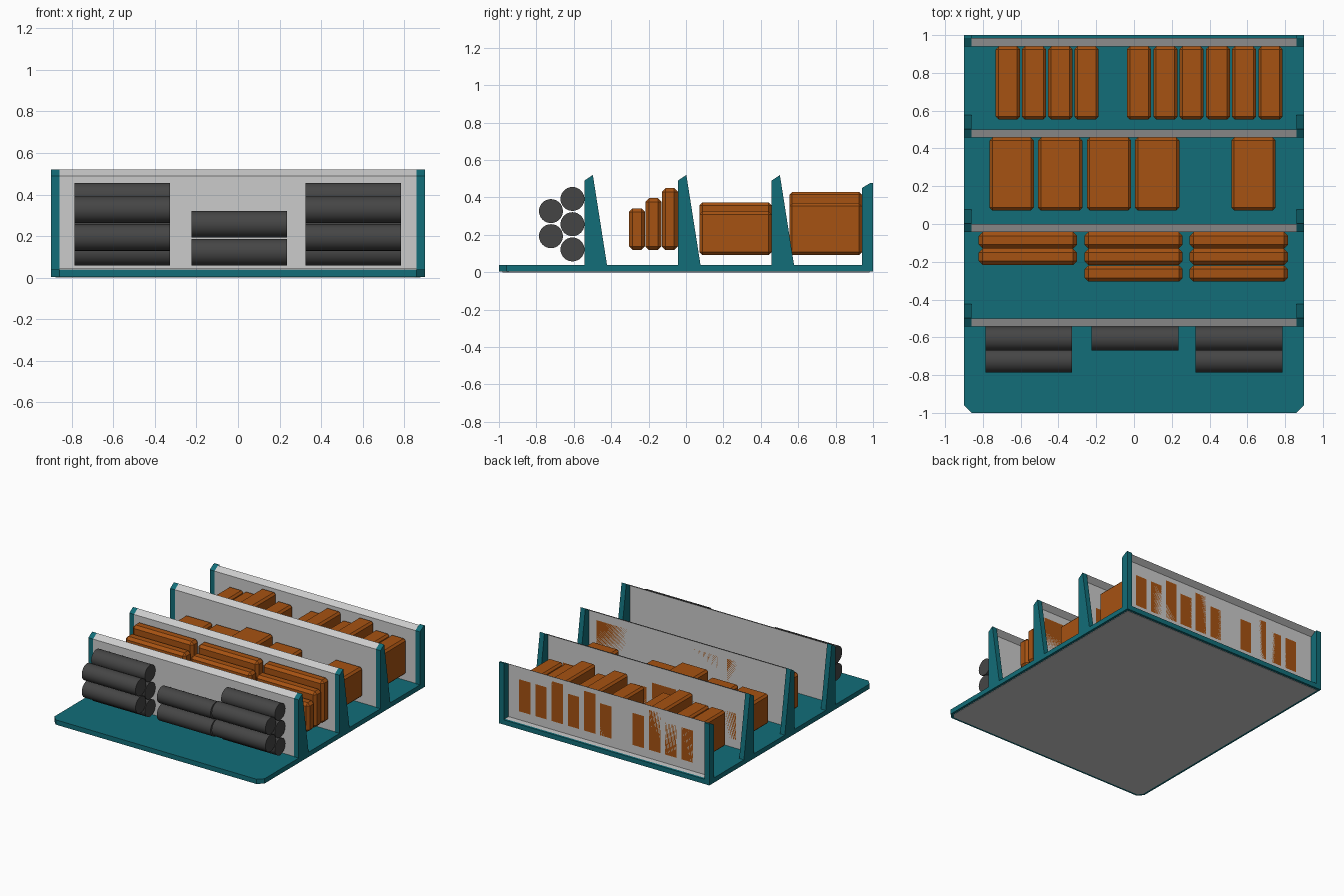
import bpy, bmesh, math
from mathutils import Matrix, Vector

if "Cube" in bpy.data.objects:
    bpy.data.objects.remove(bpy.data.objects["Cube"])


def material(name, rgb):
    m = bpy.data.materials.new(name)
    m.diffuse_color = (*rgb, 1)
    m.use_nodes = True
    m.node_tree.nodes["Principled BSDF"].inputs["Base Color"].default_value = m.diffuse_color
    return m


TEAL = material("teal", (0.006, 0.155, 0.19))
ORANGE = material("orange", (0.38, 0.085, 0.006))
DARK = material("charcoal", (0.06, 0.06, 0.06))


def finish(name, bm, mat=None):
    me = bpy.data.meshes.new(name)
    bm.to_mesh(me)
    bm.free()
    ob = bpy.data.objects.new(name, me)
    bpy.context.collection.objects.link(ob)
    if mat:
        me.materials.append(mat)
    return ob


def prism(name, points, offset, mat=None):
    """Solid from a closed 3D outline swept along an offset."""
    bm = bmesh.new()
    face = bm.faces.new([bm.verts.new(p) for p in points])
    new = bmesh.ops.extrude_face_region(bm, geom=[face])["geom"]
    bmesh.ops.translate(bm, vec=offset, verts=[v for v in new if isinstance(v, bmesh.types.BMVert)])
    bmesh.ops.recalc_face_normals(bm, faces=bm.faces)
    return finish(name, bm, mat)


def carton(name, x, y, z, chamfer=0.015):
    """Chamfered box given (min, max) on each axis."""
    bm = bmesh.new()
    lo, hi = Vector((x[0], y[0], z[0])), Vector((x[1], y[1], z[1]))
    mat = Matrix.Translation((lo + hi) / 2) @ Matrix.Diagonal((*(hi - lo), 1))
    bmesh.ops.create_cube(bm, size=1, matrix=mat)
    bmesh.ops.bevel(bm, geom=bm.edges[:], offset=chamfer, segments=1, affect='EDGES')
    return finish(name, bm, ORANGE)


def sheet(name, profile):
    """Thin folded divider between the side brackets."""
    bm = bmesh.new()
    rows = [[bm.verts.new((x, y, z)) for x in (-0.86, 0.86)] for y, z in profile]
    for a, b in zip(rows, rows[1:]):
        bm.faces.new((a[0], a[1], b[1], b[0]))
    return finish(name, bm)


def roll(name, x0, y, z, length=0.46, radius=0.064):
    bm = bmesh.new()
    mat = Matrix.Translation((x0 + length / 2, y, z)) @ Matrix.Rotation(math.pi / 2, 4, 'Y')
    bmesh.ops.create_cone(bm, cap_ends=True, segments=32, radius1=radius, radius2=radius,
                          depth=length, matrix=mat)
    ob = finish(name, bm, DARK)
    bpy.context.view_layer.objects.active = ob
    ob.select_set(True)
    bpy.ops.object.shade_smooth_by_angle()
    ob.select_set(False)


# Base plate with clipped front corners, and grey underside
prism("base_plate", [(-0.86, -1, 0.003), (0.86, -1, 0.003), (0.9, -0.96, 0.003), (0.9, 1, 0.003),
                     (-0.9, 1, 0.003), (-0.9, -0.96, 0.003)], (0, 0, 0.037), TEAL)
prism("underside_panel", [(-0.85, -0.98, 0), (0.85, -0.98, 0), (0.88, -0.95, 0), (0.88, 0.98, 0),
                          (-0.88, 0.98, 0), (-0.88, -0.95, 0)], (0, 0, 0.004))

# Three wedge dividers plus the straight back divider
wedge = [(0, 0.03), (0, 0.49), (0.045, 0.52), (0.122, 0.03)]
back = [(0, 0.03), (0, 0.45), (0.045, 0.477), (0.06, 0.477), (0.06, 0.03)]
for i, (y, prof) in enumerate([(-0.543, wedge), (-0.043, wedge), (0.457, wedge), (0.94, back)]):
    for side, x in (("left", -0.9), ("right", 0.86)):
        prism(f"{side}_bracket_{i}", [(x, y + a, b) for a, b in prof], (0.04, 0, 0), TEAL)
    fold = [(y, 0.042), (y, prof[1][1]), (y + 0.044, prof[2][1])]
    if prof is back:
        fold.insert(0, (y + 0.045, 0.042))
    sheet(f"divider_panel_{i}", fold)

# Front row: stacked dark rolls
stack = [(-0.607, 0.122), (-0.607, 0.257), (-0.607, 0.392), (-0.722, 0.193), (-0.722, 0.327)]
for x0, spots in ((-0.787, stack), (-0.225, stack[:2]), (0.325, stack)):
    for y, z in spots:
        roll("roll", x0, y, z)

# Second row: wide slabs stepping down toward the front
for x0, count in ((-0.822, 2), (-0.262, 3), (0.295, 3)):
    for k in range(count):
        y1 = -0.043 - 0.088 * k
        carton("wide_slab", (x0, x0 + 0.52), (y1 - 0.086, y1), (0.118, 0.45 - 0.054 * k), 0.02)

# Third row: broad boxes
for x0, top in ((-0.765, 0.325), (-0.508, 0.325), (-0.25, 0.373), (0.005, 0.325), (0.515, 0.325)):
    carton("broad_box", (x0, x0 + 0.235), (0.072, 0.457), (0.092, top))

# Back row: narrow boxes in two runs of varied height
for x_start, tops in ((-0.732, (0.37, 0.37, 0.43, 0.37)),
                      (-0.037, (0.37, 0.43, 0.37, 0.43, 0.37, 0.37))):
    for k, top in enumerate(tops):
        x0 = x_start + 0.139 * k
        carton("narrow_box", (x0, x0 + 0.128), (0.553, 0.94), (0.092, top))
